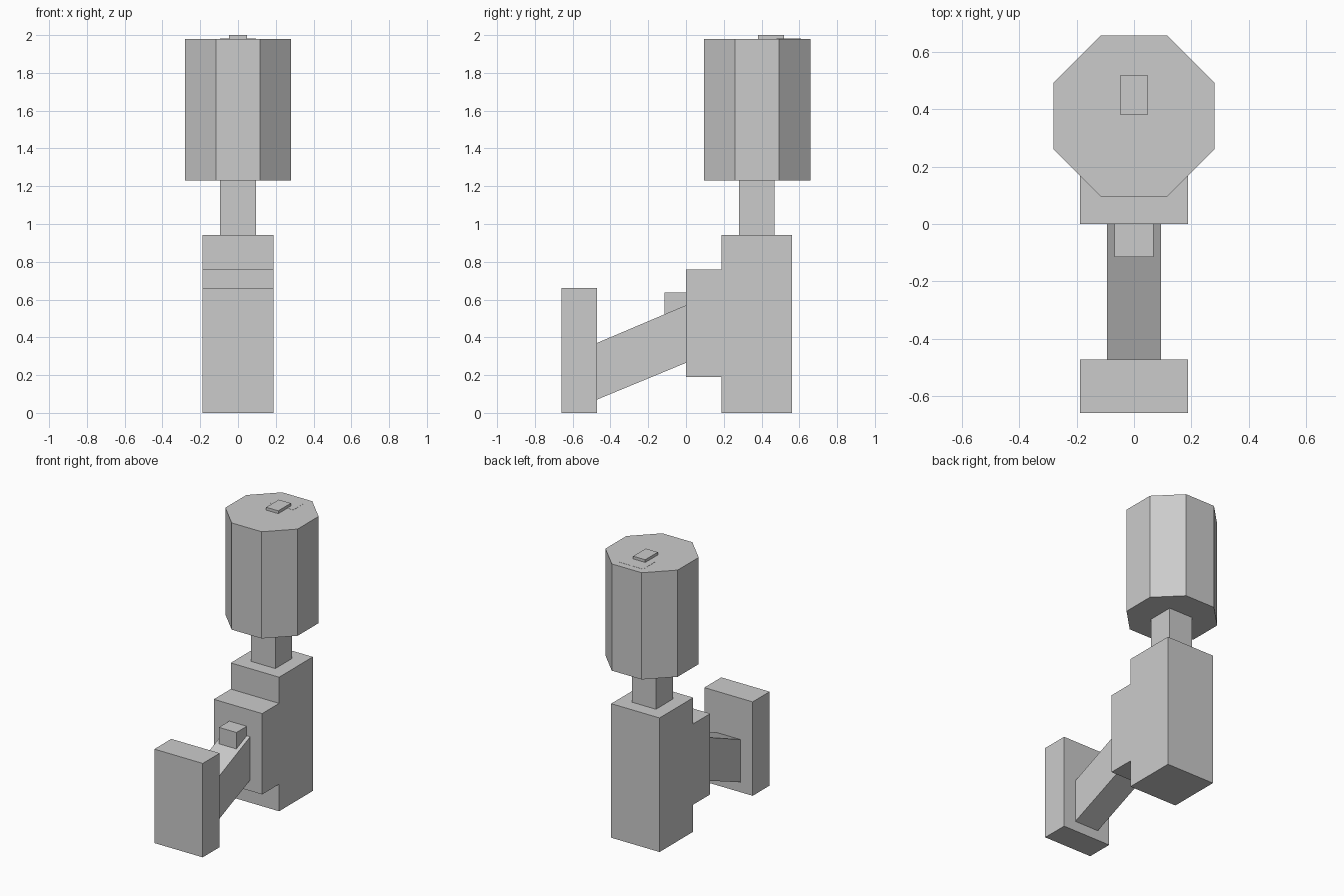
import bpy
import bmesh
import math

if "Cube" in bpy.data.objects:
    bpy.data.objects.remove(bpy.data.objects["Cube"])


def prism(name, points, depth, to_world):
    """Extrude a closed 2D outline by depth, mapping (a, b, d) to 3D."""
    bm = bmesh.new()
    face = bm.faces.new([bm.verts.new(to_world(a, b, 0)) for a, b in points])
    ext = bmesh.ops.extrude_face_region(bm, geom=[face])
    shift = [p - q for p, q in zip(to_world(0, 0, depth), to_world(0, 0, 0))]
    bmesh.ops.translate(bm, vec=shift,
                        verts=[v for v in ext["geom"] if isinstance(v, bmesh.types.BMVert)])
    bmesh.ops.recalc_face_normals(bm, faces=bm.faces)
    mesh = bpy.data.meshes.new(name)
    bm.to_mesh(mesh)
    bm.free()
    obj = bpy.data.objects.new(name, mesh)
    bpy.context.collection.objects.link(obj)
    return obj


def side_profile(name, points, half_width):
    """Part symmetric in x, described by its (y, z) side outline."""
    return prism(name, points, 2 * half_width,
                 lambda y, z, d: (d - half_width, y, z))


def block(name, half_width, y0, y1, z0, z1):
    return side_profile(name, [(y0, z0), (y1, z0), (y1, z1), (y0, z1)], half_width)


# Front plate and the slanted arm joining it to the body
block("front_plate", 0.188, -0.66, -0.472, 0.0, 0.66)
side_profile("slanted_arm",
             [(-0.472, 0.07), (0.0, 0.265), (0.0, 0.57), (-0.472, 0.37)], 0.094)
block("arm_stop", 0.068, -0.115, 0.0, 0.50, 0.637)

# Stepped main body
side_profile("body",
             [(0.188, 0.0), (0.562, 0.0), (0.562, 0.942), (0.188, 0.942),
              (0.188, 0.758), (0.0, 0.758), (0.0, 0.19), (0.188, 0.19)], 0.188)

# Neck and octagonal drum
block("neck", 0.094, 0.281, 0.468, 0.942, 1.23)
radius = 0.281 / math.cos(math.pi / 8)
octagon = [(radius * math.cos((i + 0.5) * math.pi / 4),
            0.377 + radius * math.sin((i + 0.5) * math.pi / 4)) for i in range(8)]
prism("drum", octagon, 0.75, lambda x, y, d: (x, y, 1.23 + d))

# Small top pieces
block("drum_inset", 0.094, 0.48, 0.61, 1.93, 1.981)
block("top_knob", 0.047, 0.38, 0.52, 1.93, 2.0)
